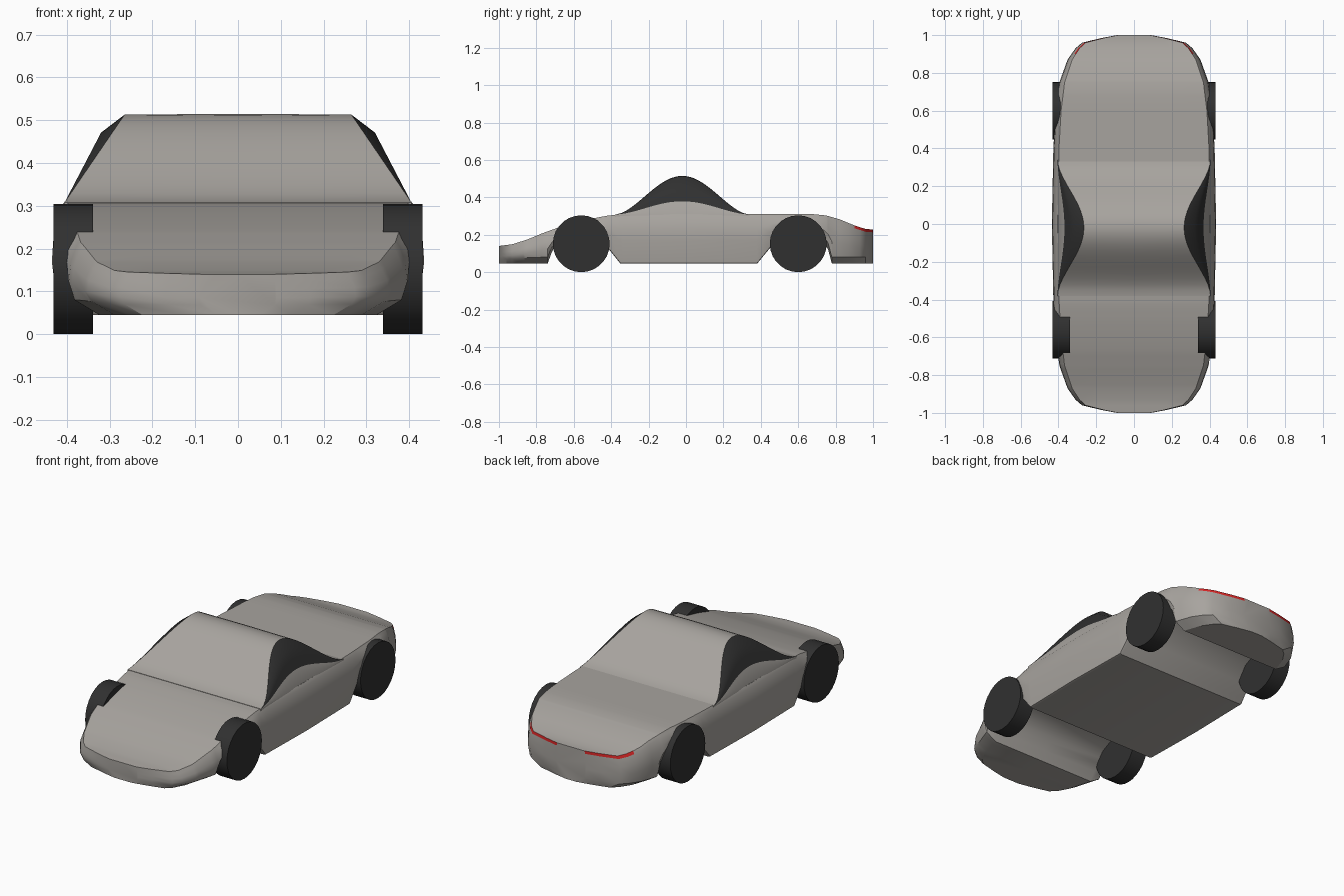
import bpy, bmesh, math

if "Cube" in bpy.data.objects:
    bpy.data.objects.remove(bpy.data.objects["Cube"])


def material(name, rgb):
    m = bpy.data.materials.new(name)
    m.use_nodes = True
    m.diffuse_color = (*rgb, 1)
    m.node_tree.nodes["Principled BSDF"].inputs["Base Color"].default_value = (*rgb, 1)
    return m


PAINT = material("warm_grey_paint", (0.39, 0.37, 0.345))
BLACK = material("black", (0.03, 0.03, 0.03))
RED = material("tail_light_red", (0.7, 0.02, 0.02))


def interp(table, y):
    """Piecewise linear value of a profile at y."""
    for (a, va), (b, vb) in zip(table, table[1:]):
        if y <= b:
            return va + (vb - va) * (y - a) / (b - a)
    return table[-1][1]


def smooth(ob, angle):
    bpy.ops.object.select_all(action="DESELECT")
    ob.select_set(True)
    bpy.context.view_layer.objects.active = ob
    bpy.ops.object.shade_smooth_by_angle(angle=math.radians(angle))


def loft(name, stations, section, mats, rule, angle=32):
    """Skin half sections, given from top centre to bottom centre, mirrored in x."""
    bm = bmesh.new()
    rings = []
    for y in stations:
        half = section(y)
        ring = half + [(-x, z) for x, z in half[-2:0:-1]]
        rings.append([bm.verts.new((x, y, z)) for x, z in ring])
    n, count = len(rings[0]), len(section(0))
    for a, b in zip(rings, rings[1:]):
        for i in range(n):
            j = (i + 1) % n
            f = bm.faces.new((a[i], a[j], b[j], b[i]))
            band = i if i < count - 1 else n - 1 - i
            f.material_index = rule(band, f.calc_center_median().y)
    bm.faces.new(rings[0])
    bm.faces.new(rings[-1])
    bmesh.ops.recalc_face_normals(bm, faces=bm.faces)
    me = bpy.data.meshes.new(name)
    bm.to_mesh(me)
    bm.free()
    for m in mats:
        me.materials.append(m)
    ob = bpy.data.objects.new(name, me)
    bpy.context.collection.objects.link(ob)
    smooth(ob, angle)
    return ob


# Body profiles: deck height, underside with wheel arches, half width
deck = [(-1, .14), (-.93, .149), (-.85, .174), (-.77, .207), (-.68, .24), (-.6, .264),
        (-.5, .287), (-.42, .302), (-.34, .31), (.68, .31), (.75, .303),
        (.82, .283), (.9, .25), (.96, .231), (1, .228)]
under = [(-1, .045), (-.74, .045), (-.72, .1), (-.7, .145), (-.66, .195), (-.6, .225),
         (-.52, .235), (-.45, .19), (-.41, .12), (-.35, .045), (.38, .045), (.45, .13),
         (.5, .2), (.6, .25), (.7, .22), (.76, .12), (.78, .045), (1, .045)]
width = [(0, .435), (.4, .427), (.6, .415), (.75, .395), (.87, .352), (.93, .31),
         (.96, .275), (.985, .17), (1, .09)]


def body_section(y):
    top, low, w = interp(deck, y), interp(under, y), interp(width, abs(y))
    c = min(.035 if abs(y) > .7 else .004, .25 * (top - low))
    edge = top - .015
    return [(0, top), (w * .6, top), (w * .93, top), (w * .955, edge),
            (w * .99, edge - .25 * (edge - low)), (w, edge - .5 * (edge - low)),
            (w * .965, low + c), (w * .95 - 1.5 * c, low), (0, low)]


ys = sorted({y for t in (deck, under) for y, _ in t} | {s * y for y, _ in width for s in (-1, 1)})
loft("body", ys, body_section, [PAINT, RED],
     lambda band, y: int(band == 2 and y > .91))


# Cabin: bell shaped roof line with dark side windows above the door tops
def cabin_section(y):
    bell = max(0, .5 + .5 * math.cos(math.pi * (y + .02) / .36))
    h = bell ** .85
    roof = .308 + .205 * h
    return [(0, roof + .002 * h), (.405 - .14 * h, roof), (.405 - .085 * h, .308 + .163 * h),
            (.405 - .06 * h, .308 + .115 * h), (.405 - .037 * h, .308 + .071 * h),
            (.405, .306), (.405, .295), (0, .295)]


loft("cabin", [-.38 + .72 * i / 24 for i in range(25)], cabin_section, [PAINT, BLACK],
     lambda band, y: int(band in (1, 2, 3)))

# Wheels
for end, y in (("front", -.56), ("rear", .6)):
    for side, s in (("left", 1), ("right", -1)):
        bpy.ops.mesh.primitive_cylinder_add(vertices=28, radius=.152, depth=.092,
                                            location=(s * .385, y, .152),
                                            rotation=(0, math.pi / 2, 0))
        wheel = bpy.context.object
        wheel.name = f"{end}_{side}_wheel"
        wheel.data.materials.append(BLACK)
        smooth(wheel, 32)
